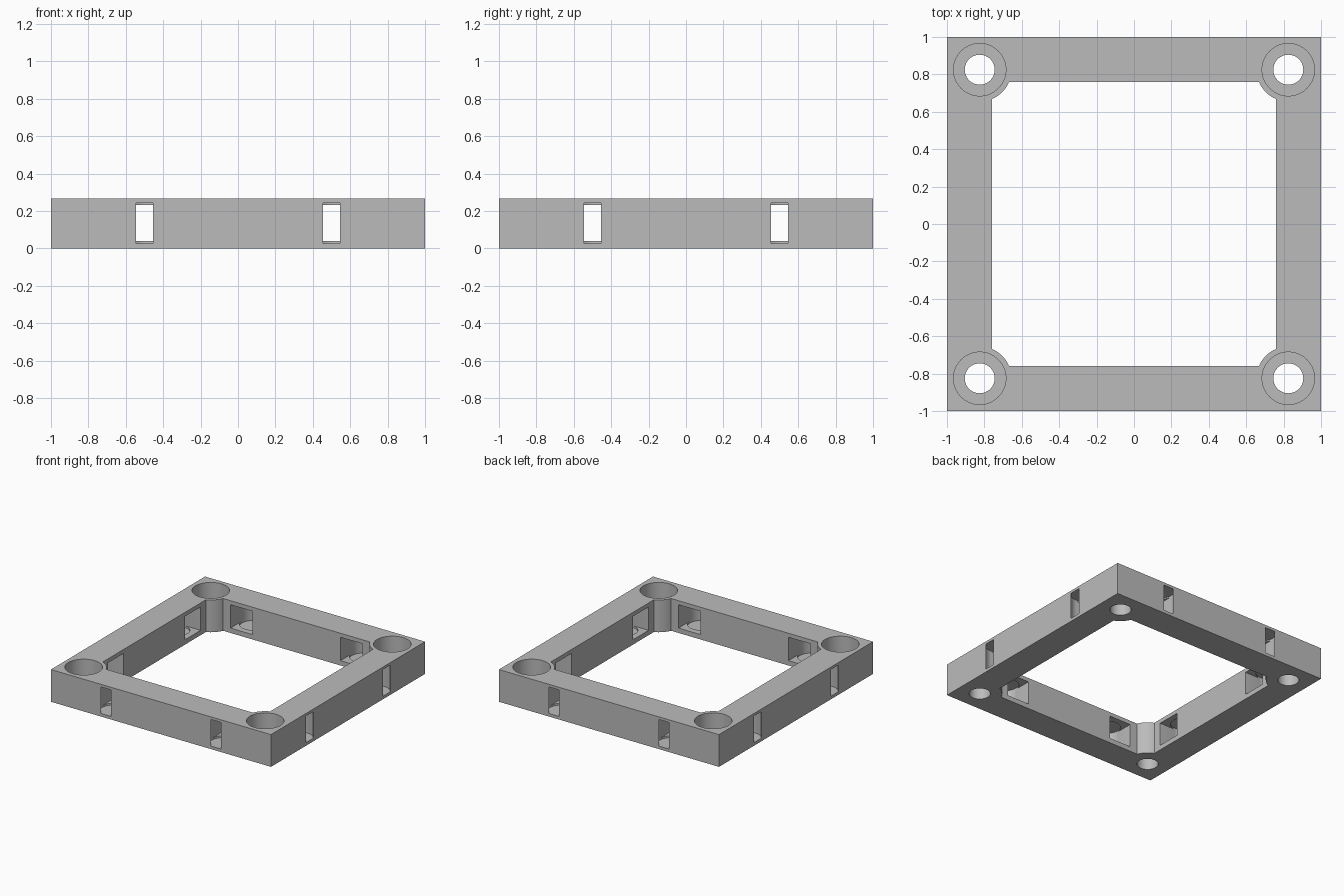
import bpy, bmesh, math

if "Cube" in bpy.data.objects:
    bpy.data.objects.remove(bpy.data.objects["Cube"])

H = 0.265          # frame height
HOLE = 0.825       # corner hole offset
POCKET = 0.5       # side pocket offset

gray = bpy.data.materials.new("plain gray")
gray.diffuse_color = (0.5, 0.5, 0.5, 1)
gray.use_nodes = True
gray.node_tree.nodes["Principled BSDF"].inputs["Base Color"].default_value = gray.diffuse_color


def finish(name, bm):
    me = bpy.data.meshes.new(name)
    bm.to_mesh(me)
    bm.free()
    me.materials.append(gray)
    ob = bpy.data.objects.new(name, me)
    bpy.context.collection.objects.link(ob)
    return ob


def box(name, x0, x1, y0, y1, z0, z1):
    bm = bmesh.new()
    bmesh.ops.create_cube(bm, size=1)
    for v in bm.verts:
        v.co = ((x0 + x1) / 2 + v.co.x * (x1 - x0),
                (y0 + y1) / 2 + v.co.y * (y1 - y0),
                (z0 + z1) / 2 + v.co.z * (z1 - z0))
    return finish(name, bm)


def cylinder(name, x, y, r, z0, z1):
    bm = bmesh.new()
    bmesh.ops.create_cone(bm, cap_ends=True, segments=64,
                          radius1=r, radius2=r, depth=z1 - z0)
    bmesh.ops.translate(bm, vec=(x, y, (z0 + z1) / 2), verts=bm.verts)
    return finish(name, bm)


def boolean(target, tool, op):
    bpy.context.view_layer.objects.active = target
    m = target.modifiers.new(op, 'BOOLEAN')
    m.operation, m.object, m.solver = op, tool, 'EXACT'
    bpy.ops.object.modifier_apply(modifier=m.name)
    bpy.data.objects.remove(tool)


# square frame with an open middle
frame = box("frame", -1, 1, -1, 1, 0, H)
boolean(frame, box("opening", -0.76, 0.76, -0.76, 0.76, -0.1, H + 0.1), 'DIFFERENCE')

# corner bosses with counterbored screw holes
corners = [(sx * HOLE, sy * HOLE) for sx in (-1, 1) for sy in (-1, 1)]
for x, y in corners:
    boolean(frame, cylinder("boss", x, y, 0.17, 0, H), 'UNION')
for x, y in corners:
    boolean(frame, cylinder("screw_hole", x, y, 0.08, -0.1, H + 0.1), 'DIFFERENCE')
    boolean(frame, cylinder("counterbore", x, y, 0.14, 0.1, H + 0.1), 'DIFFERENCE')

# round side pockets that break through the outer wall, entered from inside
for side in range(4):
    for s in (-1, 1):
        tools = [cylinder("pocket", s * POCKET, -0.91, 0.1005, 0.025, 0.243),
                 box("pocket_window", s * POCKET - 0.1, s * POCKET + 0.1,
                     -0.91, -0.7, 0.04, 0.232)]
        for tool in tools:
            a = side * math.pi / 2
            for v in tool.data.vertices:
                x, y, z = v.co
                v.co = (x * math.cos(a) - y * math.sin(a),
                        x * math.sin(a) + y * math.cos(a), z)
            boolean(frame, tool, 'DIFFERENCE')

# smooth round walls, crisp edges
bpy.ops.object.select_all(action='DESELECT')
frame.select_set(True)
bpy.context.view_layer.objects.active = frame
bpy.ops.object.shade_smooth_by_angle(angle=math.radians(30))
